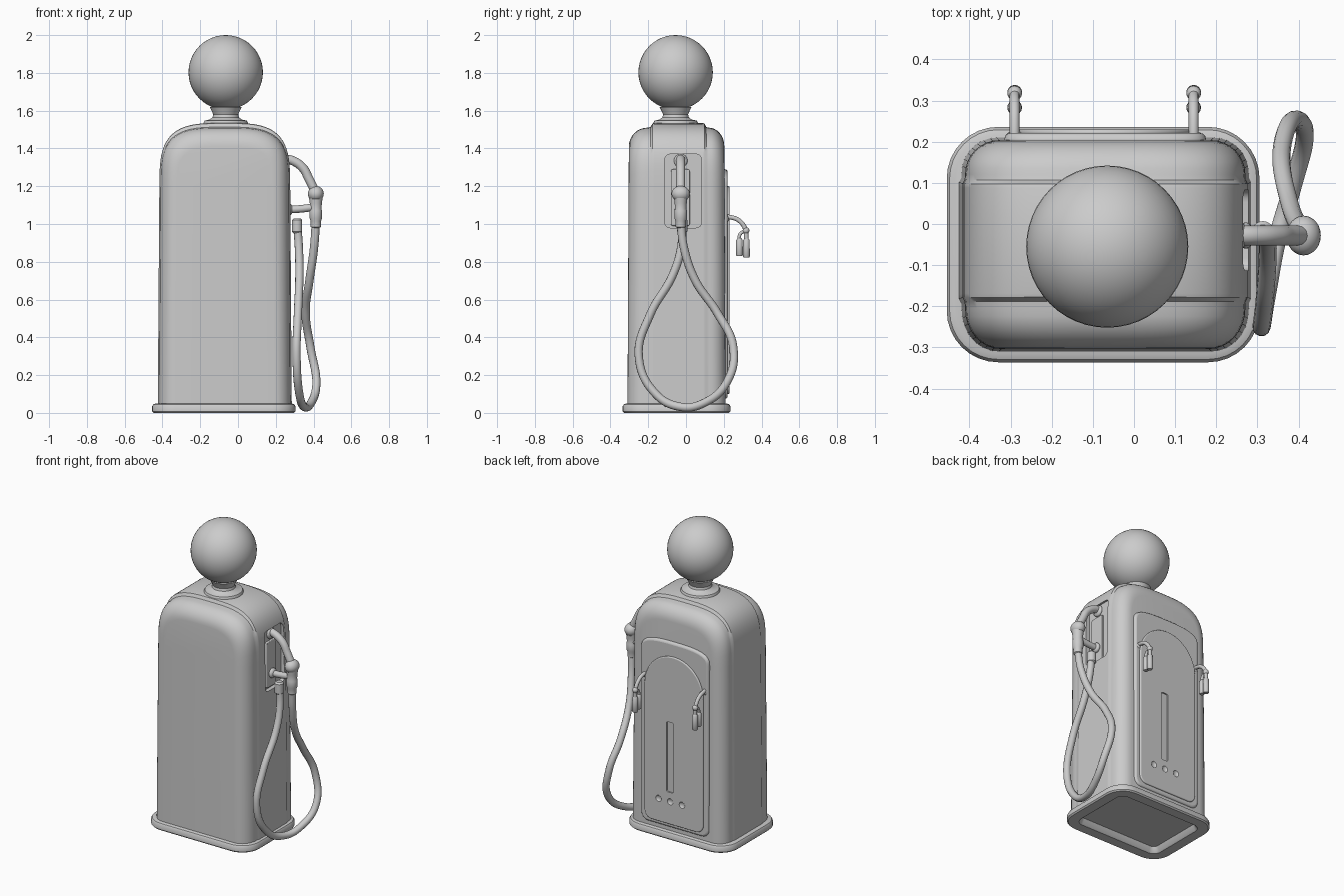
import bpy, bmesh, math
from math import sin, cos, pi, radians
from mathutils import Vector

if "Cube" in bpy.data.objects:
    bpy.data.objects.remove(bpy.data.objects["Cube"])

grey = bpy.data.materials.new("plain grey")
grey.use_nodes = True
grey.diffuse_color = (0.6, 0.6, 0.6, 1)
grey.node_tree.nodes["Principled BSDF"].inputs["Base Color"].default_value = (0.6, 0.6, 0.6, 1)
CX, CY = -0.07, -0.05   # cabinet axis


def select(obj):
    bpy.ops.object.select_all(action='DESELECT')
    obj.select_set(True)
    bpy.context.view_layer.objects.active = obj


def finish(obj):
    select(obj)
    bpy.ops.object.shade_smooth_by_angle(angle=radians(35))
    return obj


def loft(name, rings):
    """Skin a stack of equal-length rings and cap both ends."""
    bm = bmesh.new()
    loops = [[bm.verts.new(p) for p in ring] for ring in rings]
    n = len(loops[0])
    for a, b in zip(loops, loops[1:]):
        for i in range(n):
            j = (i + 1) % n
            bm.faces.new((a[i], a[j], b[j], b[i]))
    bm.faces.new(loops[0])
    bm.faces.new(loops[-1])
    bmesh.ops.recalc_face_normals(bm, faces=bm.faces)
    mesh = bpy.data.meshes.new(name)
    bm.to_mesh(mesh)
    bm.free()
    mesh.materials.append(grey)
    obj = bpy.data.objects.new(name, mesh)
    bpy.context.collection.objects.link(obj)
    return finish(obj)


def rounded_rect(hx, hy, r, n=8):
    pts = []
    for k, (sx, sy) in enumerate([(1, 1), (-1, 1), (-1, -1), (1, -1)]):
        for i in range(n + 1):
            a = (k + i / n) * pi / 2
            pts.append((sx * (hx - r) + r * cos(a), sy * (hy - r) + r * sin(a)))
    return pts


def arch(hw, bottom, spring, top, power, r=0.0, n=36):
    """Upright outline with a rounded head and optional rounded feet."""
    pts = []
    for i in range(n + 1):
        a = pi * i / n
        c, s = cos(a), max(sin(a), 0)
        pts.append((math.copysign(abs(c) ** (2 / power), c) * hw,
                    spring + (top - spring) * s ** (2 / power)))
    for k, side in ((2, -1), (3, 1)):
        for i in range(6 if r else 1):
            a = (k + i / 5) * pi / 2
            pts.append((side * (hw - r) + r * cos(a), bottom + r + r * sin(a)) if r
                       else (side * hw, bottom))
    return pts


def bevel(obj, width):
    mod = obj.modifiers.new("soft_edge", 'BEVEL')
    mod.width, mod.segments, mod.limit_method = width, 3, 'ANGLE'
    mod.angle_limit = radians(50)
    select(obj)
    bpy.ops.object.modifier_apply(modifier=mod.name)
    return finish(obj)


def cut(obj, cutter):
    mod = obj.modifiers.new("cut", 'BOOLEAN')
    mod.operation, mod.object, mod.solver = 'DIFFERENCE', cutter, 'EXACT'
    select(obj)
    bpy.ops.object.modifier_apply(modifier=mod.name)
    bpy.data.objects.remove(cutter)
    finish(obj)


def lathe(name, x, y, profile, n=32):
    return loft(name, [[(x + r * cos(2 * pi * i / n), y + r * sin(2 * pi * i / n), z)
                        for i in range(n)] for r, z in profile])


def ball(name, loc, r, scale=(1, 1, 1), seg=32):
    bpy.ops.mesh.primitive_uv_sphere_add(segments=seg, ring_count=seg // 2, radius=r, location=loc)
    obj = bpy.context.object
    obj.name, obj.scale = name, scale
    obj.data.materials.append(grey)
    return finish(obj)


def tube(name, points, r):
    curve = bpy.data.curves.new(name, 'CURVE')
    curve.dimensions, curve.bevel_depth, curve.bevel_resolution = '3D', r, 4
    curve.use_fill_caps, curve.resolution_u = True, 10
    spline = curve.splines.new('BEZIER')
    spline.bezier_points.add(len(points) - 1)
    for bp, p in zip(spline.bezier_points, points):
        bp.co = p
        bp.handle_left_type = bp.handle_right_type = 'AUTO'
    curve.materials.append(grey)
    obj = bpy.data.objects.new(name, curve)
    bpy.context.collection.objects.link(obj)
    select(obj)
    bpy.ops.object.convert(target='MESH')
    return finish(bpy.context.object)


# Base plinth with a recessed underside
plinth = [(.035, .095), (.006, .08), (0, .072), (0, .008), (.008, 0), (.034, 0), (.045, .007), (.05, .02)]
loft("base", [[(x - .075, y + CY, z) for x, y in rounded_rect(.38 - i, .286 - i, .125 - i)]
              for z, i in plinth])

# Cabinet: slices from front to back, rounded ends and a raised middle band
STEPS = 8
arcs = [pi / 2 * k / STEPS for k in range(STEPS + 1)]
slices = [(-.21 - .1 * sin(a), .006 + .09 * (1 - cos(a)), .025 + .1 * (1 - cos(a))) for a in reversed(arcs)]
slices += [(-.192, .005, .022), (-.182, 0, .003), (-.172, 0, 0), (.092, 0, 0), (.102, 0, .003), (.112, .005, .022)]
slices += [(.125 + .085 * sin(a), .006 + .085 * (1 - cos(a)), .025 + .095 * (1 - cos(a))) for a in arcs]
rings = []
for y, ix, iz in slices:
    ring = []
    for x, z in arch(.355 - ix, .042, 1.2, 1.535 - iz, 3.4):
        taper = 1 - .03 * z / 1.5
        ring.append((CX + x * taper, CY + (y - CY) * taper, z))
    rings.append(ring)
cabinet = loft("cabinet", rings)


def side_plate(name, y, z, hy, hz, r, x0, x1):
    return loft(name, [[(x, y + u, z + v) for u, v in rounded_rect(hy, hz, r, 5)] for x in (x0, x1)])


# Hose bay in the side
cut(cabinet, side_plate("bay_cutter", -.015, 1.175, .098, .195, .03, .252, .4))
bevel(side_plate("hose_bracket", -.03, 1.14, .05, .15, .012, .24, .264), .004)


def back_panel(name, outline, y0, y1):
    return loft(name, [[(CX + x, y, z) for x, z in outline] for y in (y0, y1)])


# Back door: frame, arched panel, slot and dimples
bevel(back_panel("door_frame", arch(.245, .075, 1.2, 1.29, 3, .05), .15, .221), .014)
door = bevel(back_panel("door_panel", arch(.212, .1, .98, 1.2, 2, .05), .17, .23), .006)
slot = [(x + .025, z + .54) for x, z in rounded_rect(.026, .23, .012, 4)]
cut(door, back_panel("slot_cutter", slot, .219, .26))
for dx in (-.085, 0, .085):
    cut(door, ball("dimple_cutter", (-.047 + dx, .234, .25), .022, (1, .6, 1), 16))

# Globe and its collar
lathe("globe_collar", -.065, -.055, [(.118, 1.51), (.118, 1.535), (.112, 1.547), (.085, 1.553),
                                     (.07, 1.565), (.066, 1.58), (.075, 1.6), (.085, 1.62)])
ball("globe", (-.065, -.055, 1.803), .197, seg=48)

# Hose fittings on the side
AY = -.028
tube("upper_arm", [(.245, AY, 1.345), (.29, AY, 1.335), (.345, AY, 1.295), (.375, AY, 1.24), (.41, AY, 1.17)], .024)
ball("arm_foot", (.256, AY, 1.335), .036, (.5, 1, 1), 24)
ball("arm_joint", (.412, AY, 1.16), .042, (1, 1.15, 1), 24)
lathe("nozzle", .412, AY, [(.02, 1.17), (.036, 1.14), (.032, 1.11), (.03, 1.08), (.033, 1.07),
                           (.033, 1.03), (.027, 1.015), (.027, .985), (.02, .98)], 24)
tube("lower_arm", [(.245, AY, 1.075), (.33, AY, 1.08), (.41, AY, 1.09)], .02)
ball("lower_arm_foot", (.272, AY, 1.077), .032, (.6, 1, 1), 24)
lathe("hose_end", .313, -.02, [(.018, .95), (.027, .96), (.027, 1.02), (.018, 1.03)], 24)

# Hanging hose loop
tube("hose", [(.412, AY, 1.0), (.402, -.01, .87), (.378, .05, .7), (.358, .165, .53),
              (.383, .25, .35), (.415, .215, .16), (.385, .09, .05), (.35, -.03, .032),
              (.325, -.16, .1), (.31, -.25, .3), (.317, -.19, .52), (.325, -.07, .73),
              (.322, -.025, .88), (.313, -.02, 1.0)], .022)

# Two hooks with hanging handles on the back
for side, x in (("right", -.29), ("left", .145)):
    tube(side + "_hook_arm", [(x, .16, 1.035), (x, .24, 1.035), (x, .285, 1.015), (x, .315, .97), (x, .32, .92)], .012)
    ball(side + "_hook_mount", (x, .208, 1.03), .024, (1, .8, 1), 16)
    ball(side + "_hook_tip", (x, .318, .965), .018, seg=16)
    tube(side + "_hook_loop", [(x, .318, .96), (x, .295, .955), (x, .282, .935), (x, .283, .9)], .009)
    for part, y, low in (("inner", .283, .83), ("outer", .32, .822)):
        lathe(f"{side}_{part}_handle", x, y, [(.01, .925), (.017, .915), (.018, low + .006), (.014, low)], 16)
